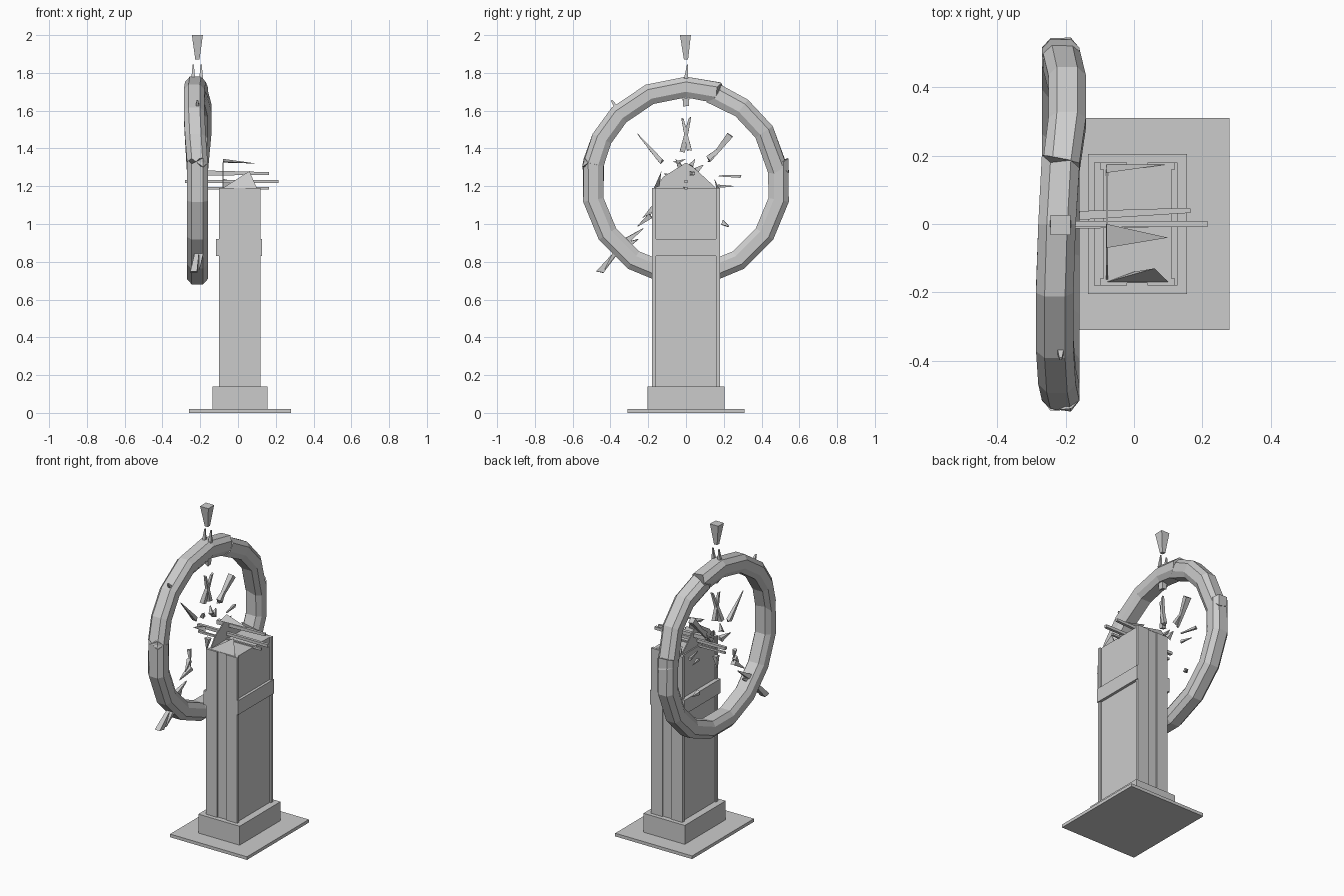
import bpy, bmesh, math, random
from mathutils import Vector
random.seed(4)
CZ, WX = 1.225, -0.215        # wheel centre height and wheel plane


def make(name, verts, faces):
    me = bpy.data.meshes.new(name)
    bm = bmesh.new()
    vs = [bm.verts.new(v) for v in verts]
    for f in faces:
        bm.faces.new([vs[i] for i in f])
    bmesh.ops.recalc_face_normals(bm, faces=bm.faces[:])
    bm.to_mesh(me)
    bm.free()
    ob = bpy.data.objects.new(name, me)
    bpy.context.collection.objects.link(ob)
    return ob


def tube(name, rings):
    n = len(rings[0])
    verts = [p for r in rings for p in r]
    faces = [list(range(n)), [(len(rings) - 1) * n + i for i in range(n)]]
    for k in range(len(rings) - 1):
        for i in range(n):
            j = (i + 1) % n
            faces.append([k * n + i, k * n + j, (k + 1) * n + j, (k + 1) * n + i])
    return make(name, verts, faces)


def box(name, x0, x1, y0, y1, z0, z1):
    return tube(name, [[(x0, y0, z), (x1, y0, z), (x1, y1, z), (x0, y1, z)] for z in (z0, z1)])


def splinter(name, p0, p1, w0, w1, jag=0.0):
    """Tapered four-sided shard with slanted ends."""
    p0, p1 = Vector(p0), Vector(p1)
    d = (p1 - p0).normalized()
    a = d.cross(Vector((1, 0, 0)) if abs(d.x) < .8 else Vector((0, 1, 0))).normalized()
    b = d.cross(a)
    rings = []
    for p, w, s in ((p0, w0, 1), (p1, w1, -1)):
        rings.append([p + (a * u + b * v) * w / 2 + d * s * jag * random.random()
                      for u, v in ((-1, -1), (1, -1), (1, 1), (-1, 1))])
    return tube(name, rings)


# Pedestal
box("base_plate", -.26, .28, -.31, .31, 0, .02)
box("base_block", -.135, .155, -.205, .205, .02, .14)
box("column_core", -.09, .11, -.17, .17, .14, 1.19)
for s, side in ((-1, "front"), (1, "back")):
    for x0, x1, d in ((-.10, -.02, .18), (-.02, .04, .173), (.04, .12, .18)):
        y0, y1 = sorted((s * .16, s * d))
        box(side + "_plank", x0, x1, y0, y1, .14, 1.19)
box("band_right", .11, .127, -.18, .18, .83, .92)
box("band_left", -.117, -.09, -.18, .18, .83, .92)

# Broken column top
tube("broken_gable", [[(x, -.17, 1.18), (x, .17, 1.18), (x, .1, 1.245), (x, .04, 1.30),
                       (x, 0, 1.325), (x, -.12, 1.25)] for x in (-.082, -.076)])
make("front_shard", [(-.08, -.17, 1.19), (.1, -.17, 1.19), (.06, -.13, 1.28), (0, -.14, 1.2)],
     [(0, 1, 2), (0, 2, 3), (1, 3, 2), (0, 3, 1)])
make("back_shard", [(-.08, .15, 1.24), (-.08, .175, 1.19), (.1, .175, 1.19), (-.08, .16, 1.19)],
     [(0, 1, 2), (0, 2, 3), (0, 3, 1), (1, 3, 2)])
make("top_shard", [(-.08, -.07, 1.33), (-.08, 0, 1.345), (.1, -.04, 1.32), (-.08, -.03, 1.325)],
     [(0, 1, 2), (0, 3, 2), (1, 3, 2), (0, 1, 3)])

# Axle rods
splinter("axle", (-.28, 0, 1.225), (.215, 0, 1.225), .018, .018)
splinter("axle_shard_upper", (-.16, .025, 1.27), (.165, .04, 1.267), .026, .015)
splinter("axle_shard_lower", (-.27, -.01, 1.19), (.165, 0, 1.19), .012, .014)

# Broken rim: octagonal section swept through arcs of a 16-sided ring
SECTION = [(-.03, .555), (.03, .555), (.055, .527), (.055, .475),
           (.035, .445), (-.035, .445), (-.055, .475), (-.055, .527)]


def rim(name, angles, offset, jag):
    rings = []
    for k, ang in enumerate(angles):
        t = k / (len(angles) - 1)
        ring = []
        for i, (x, r) in enumerate(SECTION):
            end = k in (0, len(angles) - 1)
            a = math.radians(ang + (random.uniform(-jag, jag) if end else 0))
            dx = offset[0] * math.sin(math.pi * t)
            ring.append((WX + x + dx, r * math.cos(a) + offset[1],
                         CZ + r * math.sin(a) + offset[2]))
        rings.append(ring)
    return tube(name, rings)


rim("rim_lower", [168.75 + 22.5 * k for k in range(10)], (0, 0, 0), 2)
rim("rim_top", [71, 90, 112.5, 135, 153, 171], (-.018, 0, 0), 4)
rim("rim_right", [8, 33, 53, 73], (.022, -.006, -.01), 4)

# Handle pieces
splinter("top_handle", (WX, 0, 1.87), (WX, -.003, 2.0), .022, .058)
for dx in (-.022, .02):
    splinter("top_handle_stub", (WX + dx, 0, 1.77), (WX + dx, .008, 1.845), .02, .006)
splinter("spoke_stub_top", (WX, 0, 1.67), (WX, 0, 1.62), .035, .03, .02)
splinter("lower_handle", (WX, -.36, .86), (WX - .02, -.465, .735), .02, .035, .04)
splinter("lower_handle_shard", (WX + .02, -.38, .84), (WX + .01, -.43, .76), .022, .004)
splinter("left_stub", (WX, -.37, 1.62), (WX, -.395, 1.655), .02, .008)

# Spoke shards: (y0, z0) to (y1, z1), end widths
SHARDS = [(-.02, 1.38, .022, 1.57, .028, .012), (.02, 1.38, -.02, 1.565, .025, .012),
          (.115, 1.32, .24, 1.48, .012, .035), (.11, 1.34, .21, 1.43, .03, .004),
          (-.125, 1.325, -.26, 1.48, .025, .004), (-.14, 1.34, -.2, 1.40, .02, .003),
          (.165, 1.255, .295, 1.252, .006, .016), (.17, 1.20, .26, 1.20, .016, .003),
          (.19, 1.01, .23, .985, .025, .006), (-.17, 1.09, -.23, 1.03, .025, .004),
          (-.18, 1.05, -.26, .985, .03, .004), (-.22, .98, -.33, .90, .004, .035),
          (-.25, .92, -.31, .89, .004, .028), (-.16, 1.15, -.19, 1.04, .02, .003),
          (.445, 1.20, .475, 1.31, .012, .02), (-.03, 1.30, -.055, 1.345, .025, .003),
          (.02, 1.30, .05, 1.345, .025, .003), (.05, 1.28, .10, 1.32, .03, .004),
          (-.05, 1.24, -.12, 1.27, .03, .004), (.0, 1.17, .0, 1.08, .03, .004)]
for y0, z0, y1, z1, w0, w1 in SHARDS:
    dx = random.uniform(-.02, .02)
    splinter("spoke_shard", (WX + dx, y0, z0), (WX - dx, y1, z1), w0, w1, .015)
